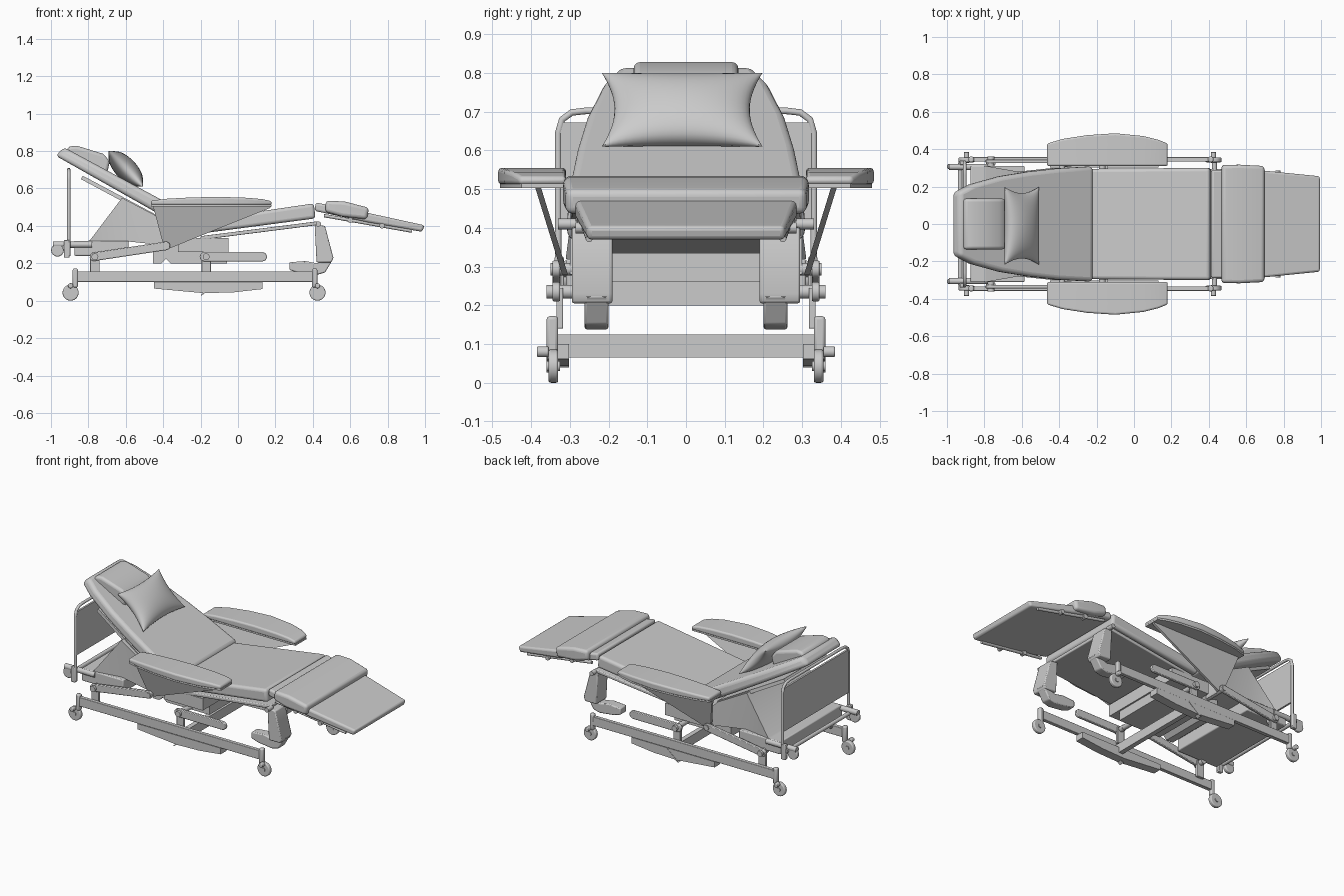
import bpy, bmesh, math
from mathutils import Vector

if "Cube" in bpy.data.objects:
    bpy.data.objects.remove(bpy.data.objects["Cube"])


def finish(name, bm, bevel=0.0, seg=3, smooth=True):
    bmesh.ops.recalc_face_normals(bm, faces=bm.faces)
    me = bpy.data.meshes.new(name)
    bm.to_mesh(me)
    bm.free()
    ob = bpy.data.objects.new(name, me)
    bpy.context.collection.objects.link(ob)
    if bevel:
        m = ob.modifiers.new("bevel", 'BEVEL')
        m.width, m.segments, m.limit_method, m.angle_limit = bevel, seg, 'ANGLE', math.radians(40)
    if smooth:
        bpy.ops.object.select_all(action='DESELECT')
        ob.select_set(True)
        bpy.context.view_layer.objects.active = ob
        bpy.ops.object.shade_smooth_by_angle(angle=math.radians(40))
    return ob


def slab(name, stations, bevel=0.0, seg=3):
    """Loft of quads; station = (x_top, z_top, x_bottom, z_bottom, y0, y1)"""
    bm = bmesh.new()
    rings = [[bm.verts.new(p) for p in ((xt, a, zt), (xt, b, zt), (xb, b, zb), (xb, a, zb))]
             for xt, zt, xb, zb, a, b in stations]
    for r, s in zip(rings, rings[1:]):
        for i in range(4):
            j = (i + 1) % 4
            bm.faces.new((r[i], r[j], s[j], s[i]))
    bm.faces.new(rings[0])
    bm.faces.new(rings[-1])
    return finish(name, bm, bevel, seg)


def prism(name, pts, y0, y1, bevel=0.0, shift=None):
    """xz outline extruded in y; shift(z) moves points sideways"""
    f = shift or (lambda z: 0)
    bm = bmesh.new()
    a = [bm.verts.new((x, y0 + f(z), z)) for x, z in pts]
    b = [bm.verts.new((x, y1 + f(z), z)) for x, z in pts]
    bm.faces.new(a)
    bm.faces.new(b)
    for i in range(len(pts)):
        j = (i + 1) % len(pts)
        bm.faces.new((a[i], a[j], b[j], b[i]))
    return finish(name, bm, bevel, 2)


def box(name, x0, x1, y0, y1, z0, z1, bevel=0.0):
    return prism(name, [(x0, z0), (x1, z0), (x1, z1), (x0, z1)], y0, y1, bevel)


def rod(name, p, q, r, n=20, bevel=0.0):
    p, q = Vector(p), Vector(q)
    bm = bmesh.new()
    bmesh.ops.create_cone(bm, cap_ends=True, segments=n, radius1=r, radius2=r, depth=(q - p).length)
    rot = (q - p).to_track_quat('Z', 'Y')
    for v in bm.verts:
        v.co = rot @ v.co + (p + q) / 2
    return finish(name, bm, bevel)


def capsule(name, p, q, r, y0, y1):
    a = math.atan2(q[1] - p[1], q[0] - p[0])
    pts = []
    for c, s in ((q, -1), (p, 1)):
        for i in range(9):
            t = a + s * math.pi / 2 + i * math.pi / 8
            pts.append((c[0] + r * math.cos(t), c[1] + r * math.sin(t)))
    return prism(name, pts, y0, y1, 0.004)


def tube(name, pts, r):
    cu = bpy.data.curves.new(name, 'CURVE')
    cu.dimensions, cu.bevel_depth, cu.bevel_resolution, cu.use_fill_caps = '3D', r, 3, True
    sp = cu.splines.new('POLY')
    sp.points.add(len(pts) - 1)
    for k, p in zip(sp.points, pts):
        k.co = (*p, 1)
    ob = bpy.data.objects.new(name, cu)
    bpy.context.collection.objects.link(ob)


# Upholstery: backrest, seat, foot sections, headrest
widths = [(-0.93, .17), (-0.85, .213), (-0.7, .255), (-0.55, .28), (-0.4, .297), (-0.215, .308)]
back = []
for x, w in widths:
    t = (x + 0.93) / 0.715
    back.append((x, .82 - .385 * t, x - 0.045 + .02 * t, .775 - .415 * t, -w, w))
slab("backrest_cushion", back, 0.022, 4)
slab("seat_cushion", [(-.24, .425, -.23, .355, -.295, .295), (.405, .52, .415, .44, -.3, .3)], 0.018, 4)
slab("headrest_cushion", [(-.905, .825, -.925, .785, -.135, .135), (-.86, .828, -.88, .765, -.135, .135),
                          (-.72, .785, -.74, .70, -.135, .135), (-.685, .745, -.70, .68, -.135, .135)], 0.016, 4)
slab("foot_board", [(.415, .525, .41, .48, -.29, .29), (.70, .468, .69, .42, -.285, .285),
                    (.997, .403, .985, .368, -.255, .255)], 0.012)
slab("foot_cushion", [(.47, .535, .465, .475, -.315, .315), (.57, .53, .555, .45, -.317, .317),
                      (.70, .497, .69, .435, -.31, .31)], 0.018, 4)
for s in (-1, 1):
    rod("foot_side_rail", (.46, s * .28, .455), (.93, s * .25, .372), .009)
    for x, z in ((.6, .43), (.77, .40)):
        rod("foot_rail_clip", (x, s * .255, z), (x, s * .285, z), .014)

# Pillow with pinched edges and pointed corners
bm = bmesh.new()
nu, nv = 24, 18
d, n = Vector((.69, 0, -.72)).normalized(), Vector((.72, 0, .69)).normalized()
for side in (1, -1):
    g = []
    for i in range(nu + 1):
        for j in range(nv + 1):
            u, v = math.sin((i / nu - .5) * math.pi), math.sin((j / nv - .5) * math.pi)
            h = side * .058 * ((1 - u * u) * (1 - v * v)) ** .45
            p = Vector((-.6, -.01, .705)) + d * (.132 * v * (1 - .13 * (1 - u * u))) + n * h
            p.y += .208 * u * (1 - .16 * (1 - v * v))
            g.append(bm.verts.new(p))
    for i in range(nu):
        for j in range(nv):
            k = i * (nv + 1) + j
            bm.faces.new((g[k], g[k + 1], g[k + nv + 2], g[k + nv + 1]))
bmesh.ops.remove_doubles(bm, verts=bm.verts, dist=0.0002)
finish("pillow", bm)

# Armrests with base plate and slanted side panel
arm = [(-.465, .535, .43), (-.38, .545, .455), (-.25, .552, .475), (-.1, .555, .485), (.05, .55, .47),
       (.13, .543, .45), (.18, .532, .43)]
for s in (-1, 1):
    slab("armrest_cushion", [(x, z, x, .512, s * .31, s * y) for x, z, y in arm], 0.016, 4)
    slab("armrest_plate", [(x, .514, x, .503, s * .315, s * (y - .005)) for x, z, y in arm])
    prism("armrest_side_panel", [(-.455, .508), (.18, .508), (.17, .495), (-.08, .395), (-.365, .28), (-.40, .30)],
          s * .305, s * .32, 0, lambda z, s=s: s * (z - .28) * .31)

# Back support shroud, seat and back frames
slab("back_shroud", [(-.79, .325, -.80, .32, -.31, .31), (-.62, .55, -.62, .32, -.28, .28),
                     (-.43, .45, -.43, .30, -.30, .30), (-.38, .40, -.37, .28, -.30, .30)])
slab("back_frame_plate", [(-.83, .668, -.84, .65, -.21, .21), (-.42, .45, -.43, .43, -.29, .29)])
slab("seat_frame_plate", [(-.2, .345, -.2, .325, -.28, .28), (.43, .425, .43, .405, -.295, .295)], 0.005)
box("head_base_box", -.875, -.585, -.31, .31, .24, .32, .006)
prism("lift_housing", [(-.455, .2), (-.41, .2), (-.385, .225), (-.36, .2), (-.06, .2), (-.06, .32), (-.455, .32)],
      -.2, .2)
box("centre_cover", -.32, -.05, -.28, .28, .26, .335)

# Foot-end legs curling back under the seat
for s in (-1, 1):
    prism("foot_leg", [(.41, .405), (.465, .40), (.51, .23), (.50, .205), (.42, .205)], s * .19, s * .295, .006)
    prism("foot_leg_toe", [(.275, .205), (.36, .212), (.42, .2), (.51, .225), (.465, .15), (.42, .138), (.32, .15),
                           (.275, .165)], s * .2, s * .262, .006)
    rod("foot_pivot", (.43, s * .28, .41), (.43, s * .33, .41), .014)

# Undercarriage: rails, cover, lift arms, posts, casters
for s in (-1, 1):
    box("base_rail", -.88, .415, s * .333, s * .357, .1, .157, .003)
    prism("rail_lower_cover", [(-.45, .1), (.13, .1), (.13, .062), (-.02, .045), (-.18, .04), (-.45, .065)],
          s * .302, s * .358)
    capsule("rear_lift_arm", (-.77, .235), (-.385, .293), .023, s * .325, s * .345)
    capsule("front_lift_arm", (-.18, .235), (.13, .235), .025, s * .325, s * .345)
    for x in (-.765, -.17):
        box("lift_post", x - .025, x + .025, s * .317, s * .335, .14, .245, .003)
        rod("lift_pivot", (x, s * .29, .235), (x, s * .36, .235), .018)
    for x, c in ((-.87, -.895), (.41, .425)):
        rod("caster_wheel", (c, s * .33, .043), (c, s * .355, .043), .043, 32, .006)
        rod("caster_hub", (c, s * .325, .043), (c, s * .36, .043), .013)
        box("caster_fork", x - .014, x + .014, s * .33, s * .36, .07, .172, .008)
        rod("caster_brake", (c, s * .355, .08), (c, s * .385, .08), .014, 16, .004)
rod("rear_lift_shaft", (-.385, -.35, .293), (-.385, .35, .293), .016)
rod("front_lift_shaft", (-.17, -.325, .235), (-.17, .325, .235), .016)
box("base_crossbar", -.17, -.14, -.335, .335, .065, .125)
for s in (-1, 1):
    prism("brake_pedal", [(-.2, .03), (-.195, .027), (-.11, .095), (-.115, .1)], s * .33, s * .36)

# Headboard and head-end bumper bar
arch = [(-.905, -.33, .24), (-.905, -.33, .645), (-.905, -.32, .68), (-.905, -.295, .698), (-.905, -.26, .702)]
tube("headboard_rail", arch + [(x, -y, z) for x, y, z in reversed(arch)], .009)
box("headboard_panel", -.91, -.898, -.328, .328, .4, .672)
rod("bumper_bar", (-.93, -.33, .285), (-.93, .33, .285), .012)
for s in (-1, 1):
    box("bumper_post", -.93, -.9, s * .315, s * .34, .23, .325, .004)
    rod("bumper_arm", (-.99, s * .305, .30), (-.78, s * .305, .30), .017)
    rod("bumper_roller", (-.965, s * .295, .27), (-.965, s * .32, .27), .034, 24, .006)
